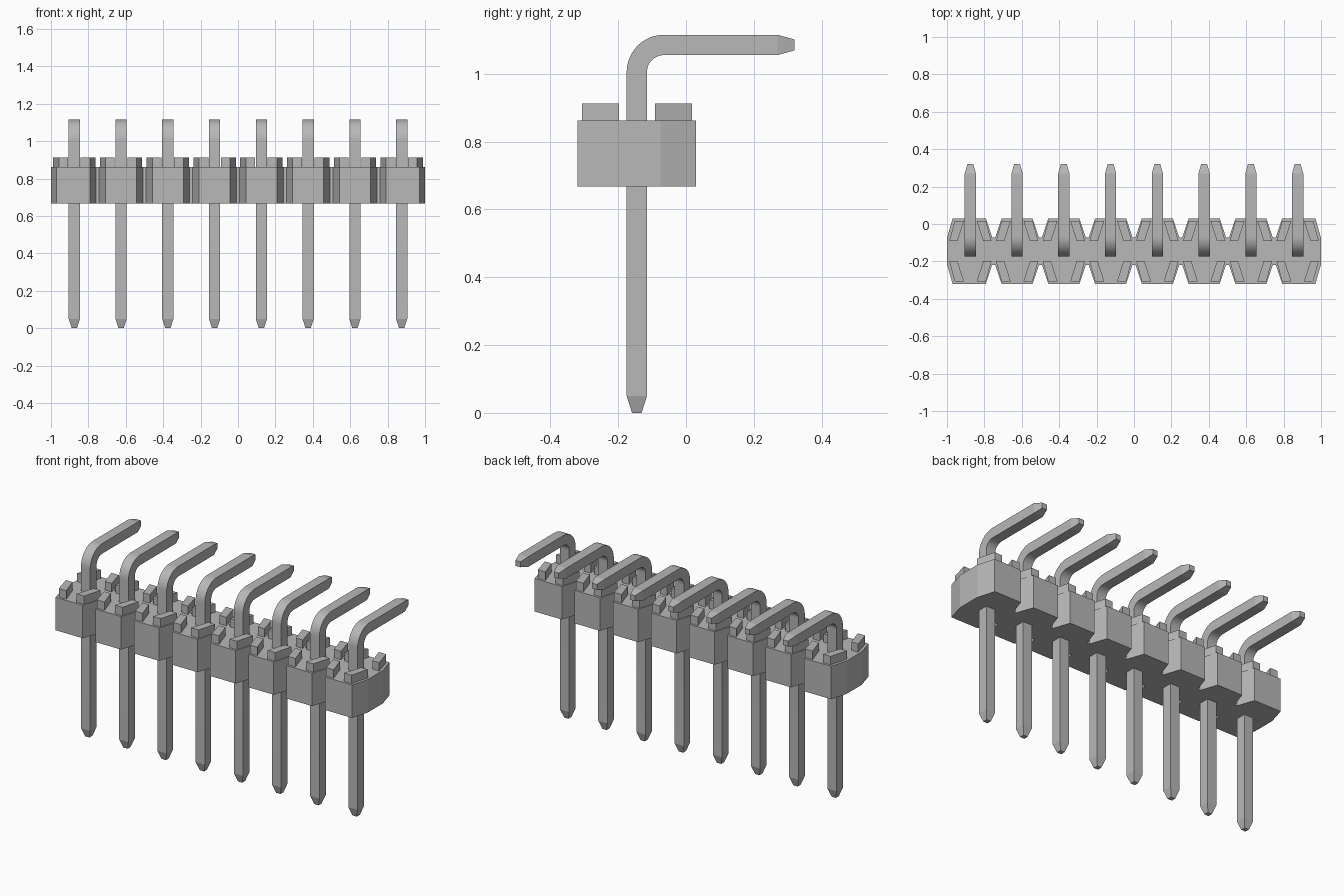
import bpy, bmesh, math
from mathutils import Vector

cube = bpy.data.objects.get("Cube")
if cube:
    bpy.data.objects.remove(cube, do_unlink=True)

COUNT, PITCH, CY = 8, 0.25, -0.145          # pins, spacing, row centre in y
Z_BOTTOM, Z_TOP, Z_PEG = 0.667, 0.862, 0.912
CENTRES = [(i - (COUNT - 1) / 2) * PITCH for i in range(COUNT)]

grey = bpy.data.materials.new("plain grey")
grey.use_nodes = True
grey.diffuse_color = (0.48, 0.48, 0.48, 1)
grey.node_tree.nodes["Principled BSDF"].inputs["Base Color"].default_value = (0.48, 0.48, 0.48, 1)


def finish(name, bm):
    bmesh.ops.recalc_face_normals(bm, faces=bm.faces)
    mesh = bpy.data.meshes.new(name)
    bm.to_mesh(mesh)
    bm.free()
    mesh.materials.append(grey)
    obj = bpy.data.objects.new(name, mesh)
    bpy.context.collection.objects.link(obj)
    return obj


def prism(bm, outline, z0, z1):
    """Extrude a flat xy outline from z0 to z1."""
    low = [bm.verts.new((x, y, z0)) for x, y in outline]
    high = [bm.verts.new((x, y, z1)) for x, y in outline]
    bm.faces.new(low)
    bm.faces.new(high)
    n = len(outline)
    for i in range(n):
        j = (i + 1) % n
        bm.faces.new((low[i], low[j], high[j], high[i]))


# Housing: a bar with a tapered notch on both sides between neighbouring pins
front = [(-1, -0.07), (-0.97, -0.175)]
for c in CENTRES[:-1]:
    m = c + PITCH / 2
    front += [(m - 0.042, -0.175), (m - 0.008, -0.073),
              (m + 0.008, -0.073), (m + 0.042, -0.175)]
front += [(0.97, -0.175), (1, -0.07)]
back = [(x, -y) for x, y in reversed(front)]
bm = bmesh.new()
prism(bm, [(x, y + CY) for x, y in front + back], Z_BOTTOM, Z_TOP)
finish("housing", bm)

# Standoff pegs: four slanted blocks around each pin
bm = bmesh.new()
for c in CENTRES:
    for sx in (-1, 1):
        for sy in (-1, 1):
            shape = [(0.034, 0.162), (0.083, 0.162), (0.113, 0.053), (0.069, 0.053)]
            prism(bm, [(c + sx * x, CY + sy * y) for x, y in shape], Z_TOP - 0.01, Z_PEG)
finish("standoff_pegs", bm)

# Pin path: (y, z, travel angle, half width), up, round the bend, then back
R, BEND_Y, BEND_Z, HALF = 0.08, CY + 0.08, 1.005, 0.03
path = [(CY, 0, 0, 0.014), (CY, 0.05, 0, HALF)]
for k in range(13):
    a = math.radians(90 * k / 12)
    path.append((BEND_Y - R * math.cos(a), BEND_Z + R * math.sin(a), a, HALF))
path += [(0.27, BEND_Z + R, math.pi / 2, HALF), (0.32, BEND_Z + R, math.pi / 2, 0.016)]


def make_pin(index, cx):
    bm = bmesh.new()
    rings = []
    for y, z, a, h in path:
        side = Vector((0, math.cos(a), -math.sin(a)))
        rings.append([bm.verts.new(Vector((cx + u * h, y, z)) + side * v * h)
                      for u, v in ((-1, -1), (1, -1), (1, 1), (-1, 1))])
    for r, s in zip(rings, rings[1:]):
        for i in range(4):
            j = (i + 1) % 4
            bm.faces.new((r[i], r[j], s[j], s[i]))
    bm.faces.new(rings[0])
    bm.faces.new(rings[-1])
    return finish(f"bent_pin_{index + 1}", bm)


pins = [make_pin(i, c) for i, c in enumerate(CENTRES)]

# Smooth only the bends; square edges and tip tapers stay sharp
bpy.ops.object.select_all(action='DESELECT')
for pin in pins:
    pin.select_set(True)
bpy.context.view_layer.objects.active = pins[0]
bpy.ops.object.shade_smooth_by_angle(angle=math.radians(15))
